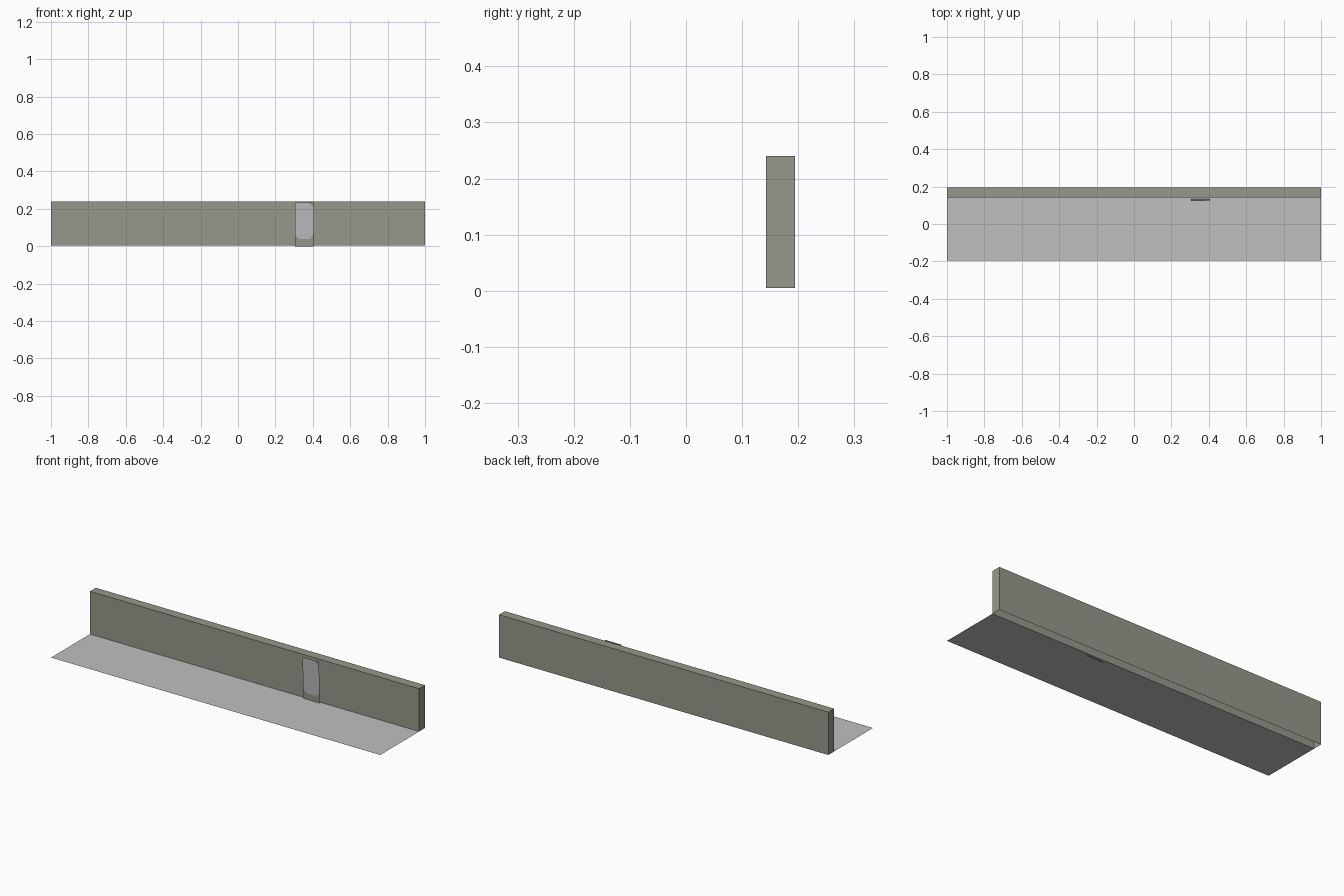
import bpy

if "Cube" in bpy.data.objects:
    bpy.data.objects.remove(bpy.data.objects["Cube"])


def material(name, rgb):
    m = bpy.data.materials.new(name)
    m.diffuse_color = (*rgb, 1)
    m.use_nodes = True
    m.node_tree.nodes["Principled BSDF"].inputs["Base Color"].default_value = m.diffuse_color
    return m


wall_mat = material("olive grey", (0.31, 0.31, 0.26))
floor_mat = material("pale grey", (0.53, 0.53, 0.53))
panel_mat = material("cool grey", (0.50, 0.50, 0.52))


def mesh_object(name, verts, faces, mat):
    me = bpy.data.meshes.new(name)
    me.from_pydata(verts, [], faces)
    me.materials.append(mat)
    me.update()
    ob = bpy.data.objects.new(name, me)
    bpy.context.collection.objects.link(ob)
    return ob


GROUND, TOP = 0.005, 0.24
FRONT, BACK = 0.143, 0.194

# Wall: long box, open underneath
base = [(-1, FRONT), (1, FRONT), (1, BACK), (-1, BACK)]
wall_verts = [(x, y, z) for z in (GROUND, TOP) for x, y in base]
wall_faces = [(i, (i + 1) % 4, (i + 1) % 4 + 4, i + 4) for i in range(4)]
mesh_object("wall", wall_verts, wall_faces + [(4, 5, 6, 7)], wall_mat)

# Floor: single sheet meeting the front foot of the wall
mesh_object("floor", [(-1, -BACK, GROUND), (1, -BACK, GROUND),
                      (1, FRONT, GROUND), (-1, FRONT, GROUND)],
            [(0, 1, 2, 3)], floor_mat)


# Leaning sheet in front of the wall, with a pale panel shape on its face
def leaning(name, outline, mat, offset=0.0):
    verts = [(x, 0.133 - z * 0.034 - offset, z) for x, z in outline]
    return mesh_object(name, verts, [tuple(range(len(verts)))], mat)


leaning("leaning_sheet", [(0.304, 0.0), (0.404, 0.0), (0.404, 0.235), (0.304, 0.235)], wall_mat)
leaning("pale_panel", [(0.306, 0.06), (0.325, 0.04), (0.385, 0.04), (0.405, 0.07),
                       (0.405, 0.21), (0.375, 0.234), (0.306, 0.234)], panel_mat, 0.0008)
